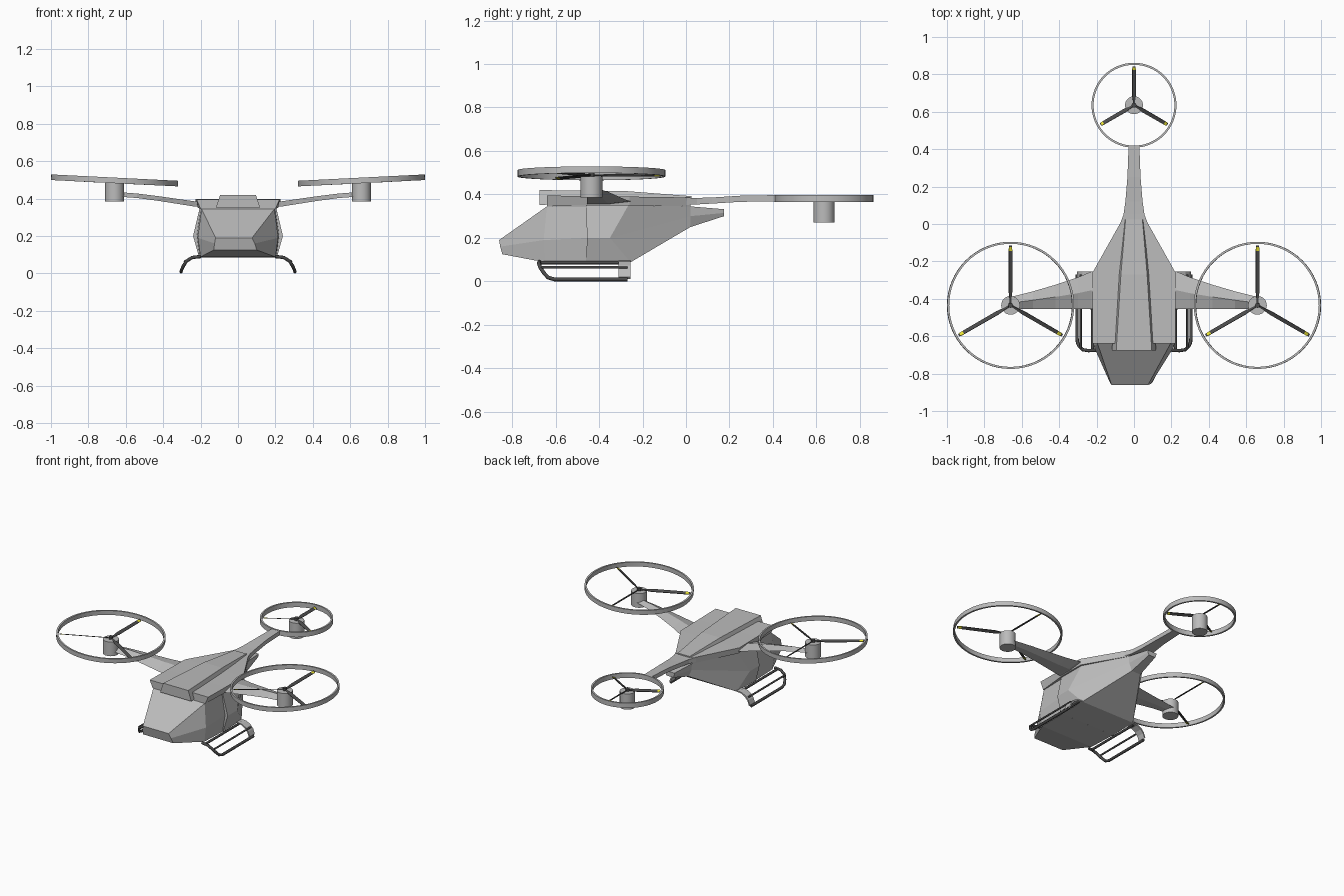
import bpy, bmesh, math
from mathutils import Matrix, Vector

if "Cube" in bpy.data.objects:
    bpy.data.objects.remove(bpy.data.objects["Cube"])

def material(name, rgb):
    m = bpy.data.materials.new(name)
    m.diffuse_color = (*rgb, 1)
    m.use_nodes = True
    m.node_tree.nodes["Principled BSDF"].inputs["Base Color"].default_value = m.diffuse_color
    return m

GREY = material("hull grey", (0.5, 0.5, 0.5))
DARK = material("dark grey", (0.07, 0.07, 0.07))
YELLOW = material("tip yellow", (0.8, 0.75, 0.03))

def finish(name, bm, mat, matrix=Matrix(), smooth=False):
    bmesh.ops.transform(bm, matrix=matrix, verts=bm.verts)
    bmesh.ops.recalc_face_normals(bm, faces=bm.faces)
    me = bpy.data.meshes.new(name)
    bm.to_mesh(me)
    bm.free()
    me.materials.append(mat)
    ob = bpy.data.objects.new(name, me)
    bpy.context.collection.objects.link(ob)
    if smooth:
        bpy.ops.object.select_all(action='DESELECT')
        ob.select_set(True)
        bpy.context.view_layer.objects.active = ob
        bpy.ops.object.shade_smooth_by_angle(angle=math.radians(35))
    return ob

def loft(name, sections, mat, matrix=Matrix(), closed=False, smooth=False):
    """Skin a row of equal-length cross-sections."""
    bm = bmesh.new()
    rows = [[bm.verts.new(p) for p in s] for s in sections]
    n = len(rows[0])
    pairs = list(zip(rows, rows[1:])) + ([(rows[-1], rows[0])] if closed else [])
    for a, b in pairs:
        for i in range(n):
            j = (i + 1) % n
            bm.faces.new((a[i], a[j], b[j], b[i]))
    if not closed:
        bm.faces.new(rows[0])
        bm.faces.new(rows[-1])
    return finish(name, bm, mat, matrix, smooth)

def sym(*half):
    """Close a right-hand half section with its mirror image."""
    return list(half) + [(-x, y, z) for x, y, z in reversed(half)]

def box_section(y, w_top, w_bot, z_bot, z_top):
    return sym((w_top, y, z_top), (w_bot, y, z_bot))

def cylinder(name, r, z0, z1, mat, matrix):
    bm = bmesh.new()
    bmesh.ops.create_cone(bm, cap_ends=True, segments=32, radius1=r, radius2=r, depth=z1 - z0)
    return finish(name, bm, mat, matrix @ Matrix.Translation((0, 0, (z0 + z1) / 2)), True)

def tube(name, points, r, mat):
    cu = bpy.data.curves.new(name, 'CURVE')
    cu.dimensions = '3D'
    cu.bevel_depth, cu.bevel_resolution, cu.use_fill_caps = r, 2, True
    sp = cu.splines.new('POLY')
    sp.points.add(len(points) - 1)
    for p, co in zip(sp.points, points):
        p.co = (*co, 1)
    cu.materials.append(mat)
    ob = bpy.data.objects.new(name, cu)
    bpy.context.collection.objects.link(ob)
    bpy.ops.object.select_all(action='DESELECT')
    ob.select_set(True)
    bpy.context.view_layer.objects.active = ob
    bpy.ops.object.convert(target='MESH')

# cockpit with faceted, slightly lopsided nose
nose = [(0.075, -0.86, 0.19), (0.09, -0.855, 0.16), (0.10, -0.845, 0.125),
        (-0.13, -0.845, 0.125), (-0.125, -0.855, 0.16), (-0.12, -0.86, 0.19)]
loft("cockpit", [nose,
     sym((0.195, -0.64, 0.345), (0.215, -0.655, 0.19), (0.2, -0.65, 0.088)),
     sym((0.2, -0.45, 0.345), (0.22, -0.45, 0.2), (0.205, -0.45, 0.085))], GREY)

# rear fuselage, bulging at the sides and tapering to the tail
loft("rear_fuselage", [
     sym((0.205, -0.46, 0.35), (0.24, -0.455, 0.2), (0.208, -0.46, 0.085)),
     sym((0.205, -0.265, 0.35), (0.24, -0.35, 0.2), (0.205, -0.255, 0.088)),
     sym((0.06, 0.02, 0.345), (0.055, 0.02, 0.30), (0.035, 0.02, 0.25)),
     sym((0.035, 0.175, 0.332), (0.033, 0.175, 0.315), (0.025, 0.175, 0.30))], GREY)

# roof deck and raised spine
loft("roof_deck", [box_section(-0.64, 0.222, 0.2, 0.345, 0.395),
                   box_section(-0.45, 0.222, 0.215, 0.35, 0.392),
                   box_section(-0.26, 0.222, 0.215, 0.35, 0.39),
                   box_section(0.02, 0.065, 0.062, 0.345, 0.386)], GREY)
loft("roof_spine", [box_section(-0.675, 0.095, 0.118, 0.352, 0.42),
                    box_section(-0.27, 0.07, 0.09, 0.36, 0.415),
                    box_section(0.025, 0.045, 0.06, 0.36, 0.392)], GREY)

# tail boom
loft("tail_boom", [box_section(y, w, w, a, b) for y, w, a, b in (
    (0.0, 0.075, 0.352, 0.384), (0.05, 0.056, 0.354, 0.384), (0.12, 0.046, 0.358, 0.386),
    (0.25, 0.035, 0.366, 0.394), (0.412, 0.029, 0.368, 0.397))], GREY)

def rotor(prefix, base, tilt, radius, motor_r, motor_z, ring_z, ring_h, blade_z):
    place = Matrix.Translation(base)
    lean = Matrix.Translation((base[0], base[1], ring_z)) @ Matrix.Rotation(tilt, 4, 'Y')
    cylinder(prefix + "_motor", motor_r, *motor_z, GREY, place)
    # guard ring
    ring, h, t = [], ring_h / 2, 0.011
    for i in range(64):
        a = 2 * math.pi * i / 64
        ring.append([(r * math.cos(a), r * math.sin(a), z) for r, z in
                     ((radius, -h), (radius, h), (radius - t, h), (radius - t, -h))])
    loft(prefix + "_guard_ring", ring, GREY, lean, closed=True, smooth=True)
    # hub and three pitched blades with yellow tips
    hub = lean @ Matrix.Translation((0, 0, blade_z - ring_z))
    cylinder(prefix + "_hub", 0.013, -0.015, 0.012, DARK, hub)
    R = radius - 0.02

    def strip(r, w):
        pitch = Matrix.Rotation(math.radians(25), 4, 'X')
        return [pitch @ Vector((r, y, z)) for y, z in
                ((-w, -0.002), (w, -0.002), (w, 0.002), (-w, 0.002))]
    for k, deg in enumerate((90, 210, 330), 1):
        m = hub @ Matrix.Rotation(math.radians(deg), 4, 'Z')
        loft(f"{prefix}_blade_{k}", [strip(0, 0.005), strip(R * 0.12, 0.006),
             strip(R * 0.25, 0.011), strip(R * 0.91, 0.010)], DARK, m)
        loft(f"{prefix}_blade_tip_{k}", [strip(R * 0.91, 0.010), strip(R * 0.975, 0.009)], YELLOW, m)
        loft(f"{prefix}_blade_end_{k}", [strip(R * 0.975, 0.009), strip(R, 0.007)], DARK, m)

rotor("tail", (0, 0.635, 0), 0, 0.227, 0.048, (0.27, 0.378), 0.382, 0.033, 0.384)

for side, s in (("right", 1), ("left", -1)):
    rotor(side, (s * 0.66, -0.435, 0), -s * 0.05, 0.34, 0.05, (0.385, 0.482), 0.497, 0.03, 0.488)

    # upswept wing: x, leading y, trailing y, top z, thickness
    loft(side + "_wing", [[(s * x, a, z - t), (s * x, (a + b) / 2, z), (s * x, b, z - t * 0.6),
                           (s * x, (a + b) / 2, z - t)] for x, a, b, z, t in (
        (0.18, -0.455, -0.25, 0.385, 0.03), (0.23, -0.455, -0.255, 0.385, 0.028),
        (0.30, -0.455, -0.285, 0.395, 0.027), (0.42, -0.455, -0.325, 0.412, 0.025),
        (0.54, -0.455, -0.36, 0.427, 0.024), (0.66, -0.455, -0.39, 0.436, 0.024))], GREY)

    # landing skid: front arch running into the ground rail, plus two upper rails
    arch = [(0.2, -0.675, 0.09), (0.245, -0.677, 0.085), (0.275, -0.672, 0.066),
            (0.292, -0.655, 0.04), (0.302, -0.635, 0.018), (0.305, -0.605, 0.009), (0.305, -0.27, 0.009)]
    tube(side + "_skid_rail", [(s * x, y, z) for x, y, z in arch], 0.009, DARK)
    tube(side + "_skid_middle_rail", [(s * 0.285, -0.668, 0.065), (s * 0.285, -0.27, 0.065)], 0.006, DARK)
    tube(side + "_skid_inner_rail", [(s * 0.222, -0.675, 0.086), (s * 0.222, -0.27, 0.086)], 0.008, DARK)
    # wide curved rear leg
    loft(side + "_skid_rear_leg", [[(s * x, -0.31, z), (s * x, -0.255, z),
         (s * (x + 0.006), -0.255, z + 0.008), (s * (x + 0.006), -0.31, z + 0.008)]
         for x, z in ((0.195, 0.088), (0.24, 0.083), (0.27, 0.066), (0.288, 0.044), (0.3, 0.012))], GREY)
